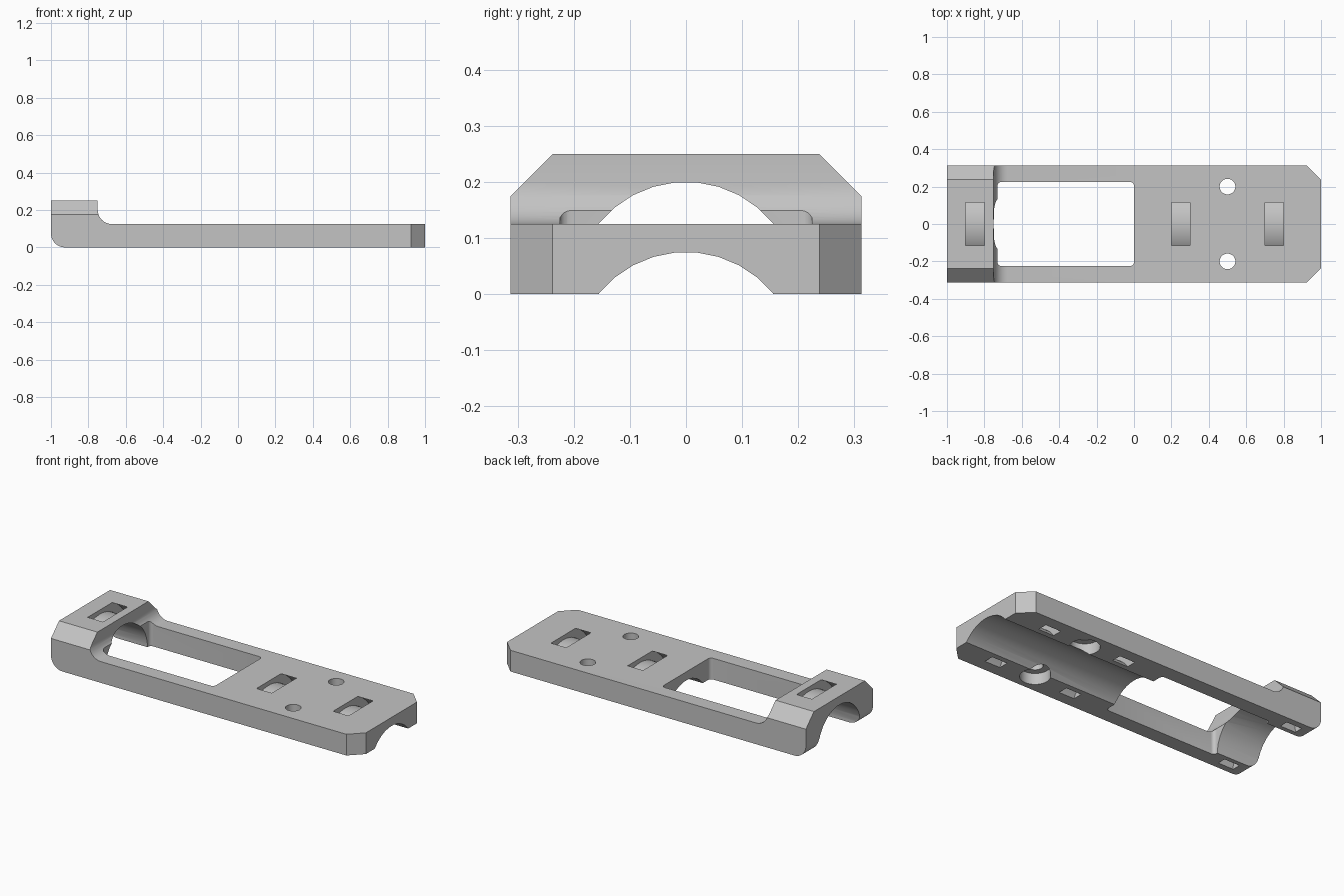
import bpy, bmesh
from math import sin, cos, pi, radians

cube = bpy.data.objects.get("Cube")
if cube:
    bpy.data.objects.remove(cube, do_unlink=True)

grey = bpy.data.materials.new("light_grey")
grey.use_nodes = True
grey.diffuse_color = (0.55, 0.55, 0.55, 1)
grey.node_tree.nodes["Principled BSDF"].inputs["Base Color"].default_value = (0.55, 0.55, 0.55, 1)

HALF = 0.3125      # half of the width
STEP = 0.125       # plate thickness
BEND = 0.075       # fillet and chamfer size


def arc(cx, cy, r, start, end, n):
    return [(cx + r * cos(start + (end - start) * i / n),
             cy + r * sin(start + (end - start) * i / n)) for i in range(n + 1)]


def prism(name, points, axis, low, high):
    """Extrude a 2D outline along one axis."""
    place = {"x": lambda a, b, t: (t, a, b),
             "y": lambda a, b, t: (a, t, b),
             "z": lambda a, b, t: (a, b, t)}[axis]
    bm = bmesh.new()
    base = bm.faces.new([bm.verts.new(place(a, b, low)) for a, b in points])
    top = bmesh.ops.extrude_face_region(bm, geom=[base])
    verts = [v for v in top["geom"] if isinstance(v, bmesh.types.BMVert)]
    bmesh.ops.translate(bm, verts=verts, vec=place(0, 0, high - low))
    bmesh.ops.recalc_face_normals(bm, faces=bm.faces[:])
    mesh = bpy.data.meshes.new(name)
    bm.to_mesh(mesh)
    bm.free()
    mesh.materials.append(grey)
    obj = bpy.data.objects.new(name, mesh)
    bpy.context.collection.objects.link(obj)
    return obj


def circle(cx, cy, r, n=32):
    return arc(cx, cy, r, pi / n, 2 * pi + pi / n, n)[:-1]


# Side outline: plate, raised head, rounded lower end and inner fillet
outline = arc(-1 + BEND, BEND, BEND, pi, 1.5 * pi, 10)
outline += [(1, 0), (1, STEP)]
outline += arc(-0.675, STEP + BEND, BEND, 1.5 * pi, pi, 10)
outline += [(-0.75, 0.25), (-1, 0.25)]
body = prism("mount_plate", outline, "y", -HALF, HALF)

cutters = []


def cut(*args):
    cutters.append(prism(*args))


# Chamfers on the head edges and the plate corners
for s in (-1, 1):
    cut("head_chamfer", [(s * (HALF - 2 * BEND), 0.25 + BEND), (s * (HALF + BEND), 0.25 - 2 * BEND),
                         (s * (HALF + BEND), 0.25 + BEND)], "x", -1.1, -0.6)
    cut("corner_chamfer", [(1 + BEND, s * (HALF - 2 * BEND)), (1 - 2 * BEND, s * (HALF + BEND)),
                           (1 + BEND, s * (HALF + BEND))], "z", -0.1, 0.3)

# Round channels underneath, higher under the head
cut("plate_channel", circle(0, -STEP, 0.2), "x", -0.3, 1.1)
cut("head_channel", circle(0, 0, 0.2), "x", -1.1, -0.5)

# Window with rounded corners
r = 0.02
window = []
for i, (x, y) in enumerate([(-r, 0.225 - r), (-0.73 + r, 0.225 - r),
                            (-0.73 + r, -0.225 + r), (-r, -0.225 + r)]):
    window += arc(x, y, r, i * pi / 2, (i + 1) * pi / 2, 5)
cut("window", window, "z", -0.1, 0.4)

# Curved strap slots
for x, z in ((-0.9, 0), (0.2, -STEP), (0.7, -STEP)):
    ring = arc(0, z, 0.275, -0.2, pi + 0.2, 40) + arc(0, z, 0.225, pi + 0.2, -0.2, 40)
    cut("strap_slot", ring, "x", x, x + 0.1)

# Screw holes, counterbored from below
for y in (-0.2, 0.2):
    cut("screw_hole", circle(0.5, y, 0.042), "z", -0.1, 0.3)
    cut("screw_counterbore", circle(0.5, y, 0.08), "z", -0.1, 0.065)

bpy.context.view_layer.objects.active = body
for c in cutters:
    c.hide_render = True
    mod = body.modifiers.new(c.name, "BOOLEAN")
    mod.operation = "DIFFERENCE"
    mod.solver = "EXACT"
    mod.object = c
    bpy.ops.object.modifier_apply(modifier=mod.name)
    bpy.data.objects.remove(c, do_unlink=True)

bpy.ops.object.select_all(action="DESELECT")
body.select_set(True)
bpy.ops.object.shade_smooth_by_angle(angle=radians(25))
